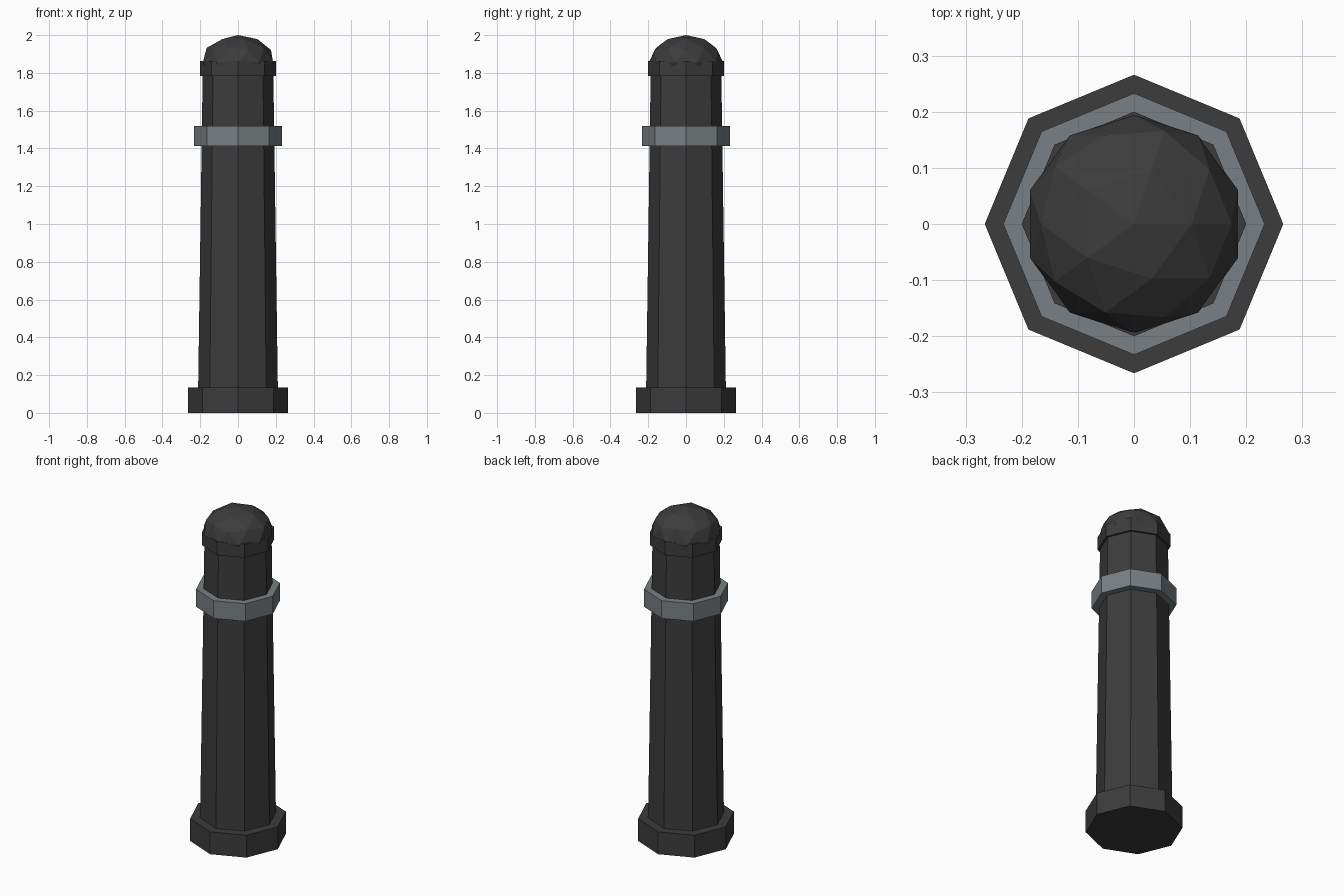
import bpy

if "Cube" in bpy.data.objects:
    bpy.data.objects.remove(bpy.data.objects["Cube"])


def material(name, rgb):
    m = bpy.data.materials.new(name)
    m.diffuse_color = (*rgb, 1)
    m.use_nodes = True
    m.node_tree.nodes["Principled BSDF"].inputs["Base Color"].default_value = m.diffuse_color
    return m


iron = material("dark_iron", (0.045, 0.045, 0.046))
steel = material("grey_band", (0.19, 0.215, 0.23))


def octagon(name, r_bottom, r_top, z0, z1, mat):
    """Eight-sided prism or taper with corners on the x and y axes."""
    bpy.ops.mesh.primitive_cone_add(vertices=8, radius1=r_bottom, radius2=r_top,
                                    depth=z1 - z0, location=(0, 0, (z0 + z1) / 2))
    ob = bpy.context.object
    ob.name = name
    ob.data.materials.append(mat)
    return ob


# Post body
octagon("base", 0.266, 0.266, 0.0, 0.135, iron)
octagon("shaft", 0.211, 0.187, 0.13, 1.80, iron)
octagon("band", 0.233, 0.233, 1.413, 1.52, steel)
octagon("collar", 0.20, 0.20, 1.783, 1.863, iron)

# Flattened faceted dome
bpy.ops.mesh.primitive_ico_sphere_add(subdivisions=2, radius=1, location=(0, 0, 1.858))
dome = bpy.context.object
dome.name = "dome_cap"
dome.scale = (0.195, 0.195, 0.142)
bpy.ops.object.transform_apply(location=False, rotation=False, scale=True)
dome.data.materials.append(iron)
